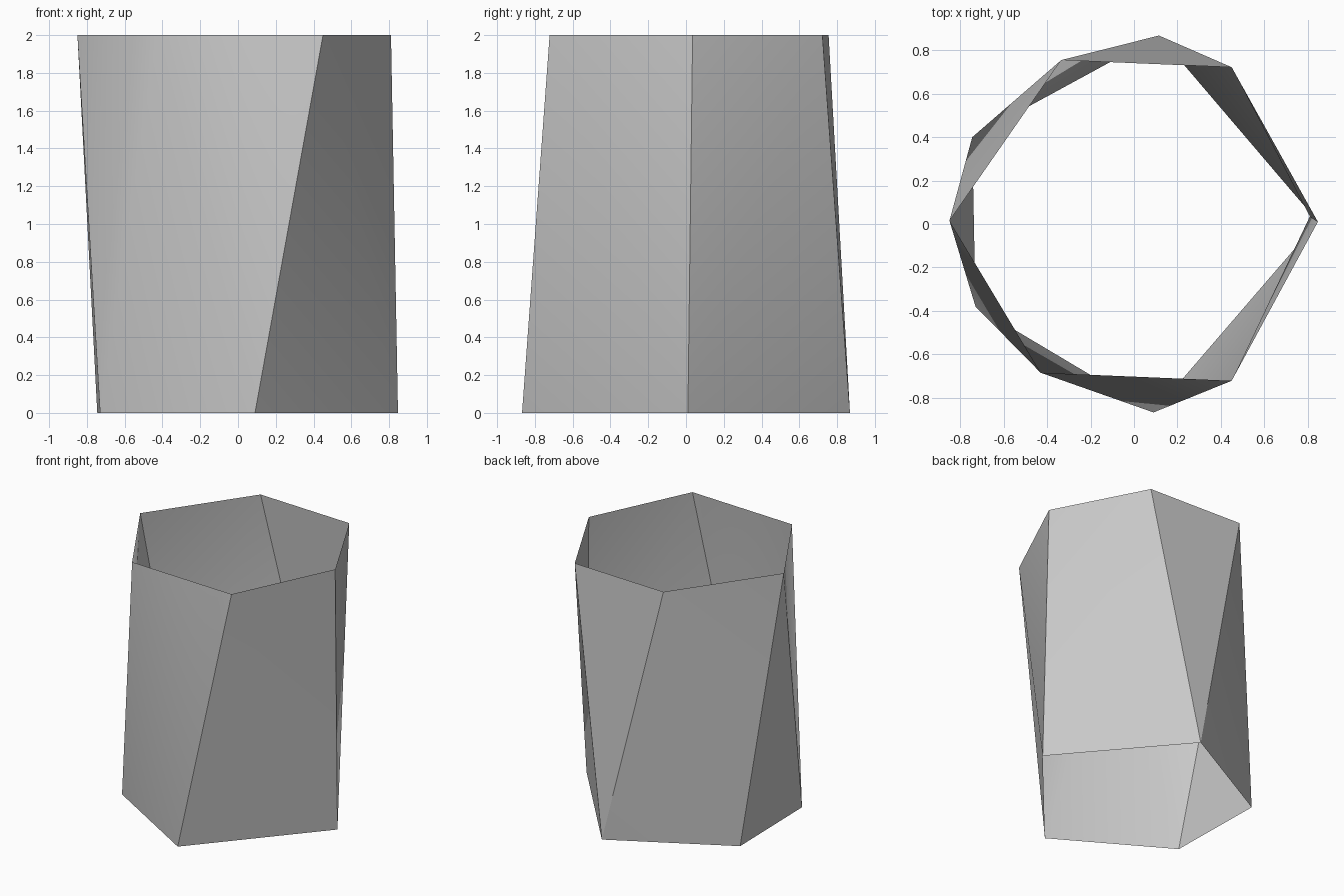
import bpy
import bmesh
import math

cube = bpy.data.objects.get("Cube")
if cube:
    bpy.data.objects.remove(cube, do_unlink=True)

HEIGHT = 2.0

# Five lower and six upper rim corners, counter-clockwise from the front
bottom = [(0.09, -0.868), (0.847, 0.01), (0.115, 0.868), (-0.745, 0.40), (-0.73, -0.38)]
top = [(0.45, -0.722), (0.81, 0.035), (0.45, 0.722), (-0.335, 0.755), (-0.85, 0.015), (-0.43, -0.685)]

# Faceted sleeve: wrap both rims in a tight skin, then open both ends
bm = bmesh.new()
for rim, z in ((bottom, 0), (top, HEIGHT)):
    for x, y in rim:
        bm.verts.new((x, y, z))
bmesh.ops.convex_hull(bm, input=bm.verts[:])
bmesh.ops.recalc_face_normals(bm, faces=bm.faces[:])
caps = [f for f in bm.faces if abs(f.normal.z) > 0.9]
bmesh.ops.delete(bm, geom=caps, context="FACES")
mesh = bpy.data.meshes.new("faceted_sleeve")
bm.to_mesh(mesh)
bm.free()
sleeve = bpy.data.objects.new("faceted_sleeve", mesh)
bpy.context.collection.objects.link(sleeve)

# Plain grey
grey = bpy.data.materials.new("plain grey")
grey.use_nodes = True
color = (0.58, 0.58, 0.58, 1)
grey.diffuse_color = color
grey.node_tree.nodes["Principled BSDF"].inputs["Base Color"].default_value = color
mesh.materials.append(grey)

# Soft shading across shallow folds, crisp at the main corners
bpy.ops.object.select_all(action="DESELECT")
sleeve.select_set(True)
bpy.context.view_layer.objects.active = sleeve
bpy.ops.object.shade_smooth_by_angle(angle=math.radians(30))
